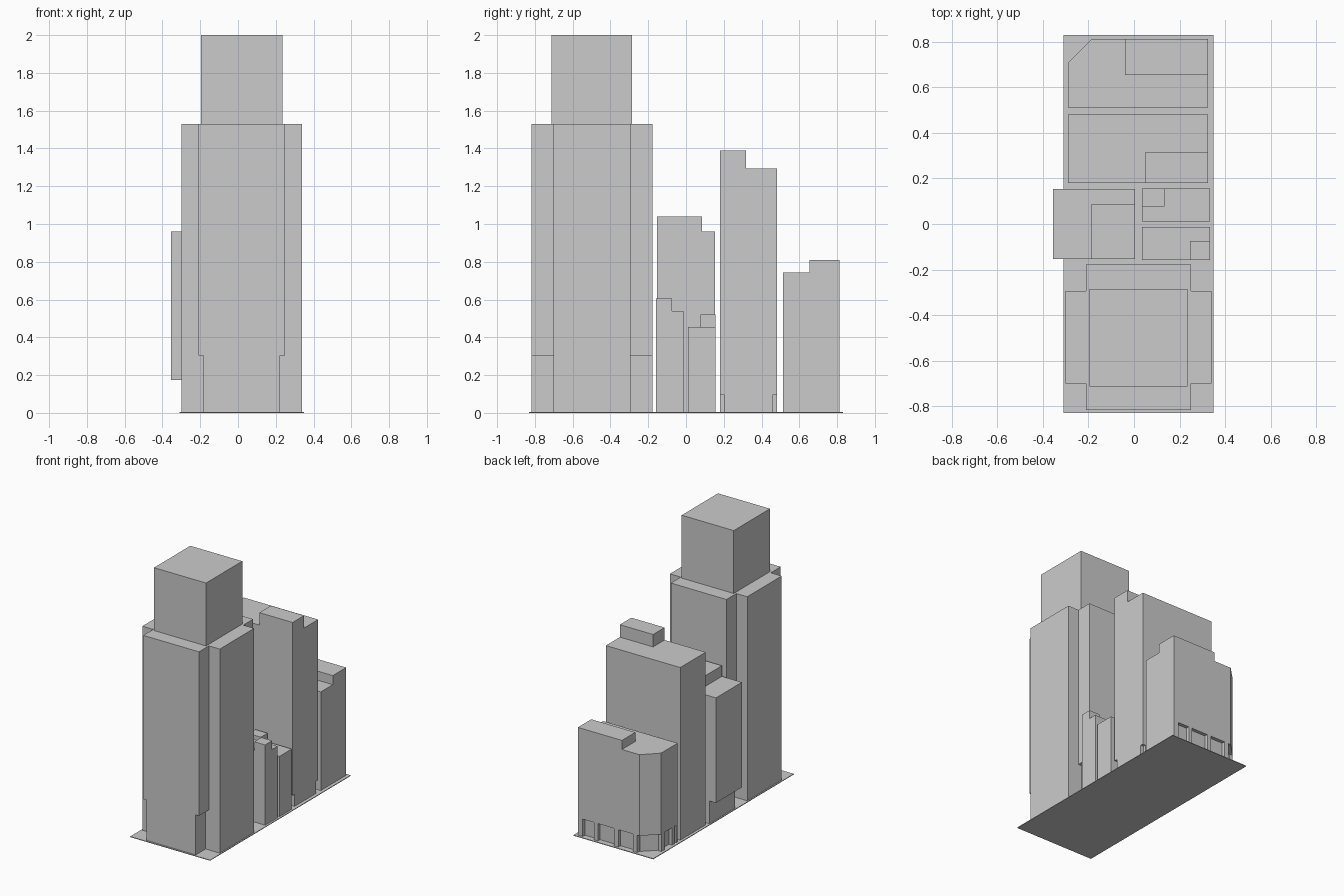
import bpy, bmesh

if "Cube" in bpy.data.objects:
    bpy.data.objects.remove(bpy.data.objects["Cube"])


def prism(name, pts, z0, z1):
    """Extrude a counter-clockwise outline from z0 to z1."""
    bm = bmesh.new()
    face = bm.faces.new([bm.verts.new((x, y, z0)) for x, y in pts])
    ext = bmesh.ops.extrude_face_region(bm, geom=[face], use_keep_orig=True)
    top = [v for v in ext["geom"] if isinstance(v, bmesh.types.BMVert)]
    bmesh.ops.translate(bm, verts=top, vec=(0, 0, z1 - z0))
    bmesh.ops.recalc_face_normals(bm, faces=bm.faces)
    mesh = bpy.data.meshes.new(name)
    bm.to_mesh(mesh)
    bm.free()
    obj = bpy.data.objects.new(name, mesh)
    bpy.context.collection.objects.link(obj)
    return obj


def box(name, x0, x1, y0, y1, z0, z1):
    return prism(name, [(x0, y0), (x1, y0), (x1, y1), (x0, y1)], z0, z1)


def cross(name, ox, oy, ix, iy, z0, z1):
    """Plus-shaped block: outer half sizes ox, oy and arm half widths ix, iy."""
    cx, cy = 0.02, -0.498
    quarter = [(ox, iy), (ix, iy), (ix, oy)]
    pts = (quarter + [(-x, y) for x, y in reversed(quarter)]
           + [(-x, -y) for x, y in quarter]
           + [(x, -y) for x, y in reversed(quarter)])
    return prism(name, [(cx + x, cy + y) for x, y in pts], z0, z1)


G = 0.005  # top of the ground slab
box("ground_slab", -0.31, 0.35, -0.83, 0.83, 0, G)

# Tall cross-shaped tower with narrower arms at street level
cross("tower_base", 0.32, 0.32, 0.203, 0.203, G, 0.305)
cross("tower_shaft", 0.32, 0.32, 0.23, 0.203, 0.305, 1.53)
box("tower_crown", -0.195, 0.235, -0.713, -0.285, 1.53, 2.0)

# Overhanging block on the left
box("overhang_base", -0.30, 0.005, -0.153, 0.153, G, 0.175)
box("overhang_block", -0.355, 0.005, -0.153, 0.153, 0.175, 0.96)
box("overhang_roof_house", -0.19, 0.005, -0.153, 0.085, 0.96, 1.04)

# Two narrow houses on the right
box("house_front", 0.035, 0.335, -0.158, -0.013, G, 0.54)
box("house_front_roof_box", 0.245, 0.335, -0.158, -0.075, 0.54, 0.605)
box("house_rear", 0.035, 0.335, 0.011, 0.156, G, 0.455)
box("house_rear_roof_box", 0.035, 0.135, 0.077, 0.156, 0.455, 0.52)

# Slab block with notched street corners
prism("slab_base", [(-0.29, 0.181), (0.30, 0.181), (0.30, 0.203), (0.325, 0.203),
                    (0.325, 0.459), (0.30, 0.459), (0.30, 0.482), (-0.29, 0.482)],
      G, 0.095)
box("slab_block", -0.29, 0.325, 0.181, 0.482, 0.095, 1.295)
box("slab_roof_house", 0.05, 0.325, 0.181, 0.317, 1.295, 1.388)

# Corner building with a cut corner and a recessed shopfront
prism("shop_floor", [(-0.265, 0.513), (0.325, 0.513), (0.325, 0.787),
                     (-0.17, 0.787), (-0.265, 0.695)], G, 0.135)
prism("corner_block", [(-0.29, 0.513), (0.325, 0.513), (0.325, 0.813),
                       (-0.185, 0.813), (-0.29, 0.708)], 0.135, 0.742)
box("corner_roof_house", -0.04, 0.325, 0.655, 0.813, 0.742, 0.81)
for i, (x0, x1) in enumerate([(0.285, 0.325), (0.16, 0.19), (-0.01, 0.025), (-0.165, -0.13)]):
    box(f"shop_pier_rear_{i}", x0, x1, 0.787, 0.813, G, 0.135)
for i, (y0, y1) in enumerate([(0.513, 0.53), (0.55, 0.58), (0.67, 0.705)]):
    box(f"shop_pier_side_{i}", -0.29, -0.265, y0, y1, G, 0.135)
